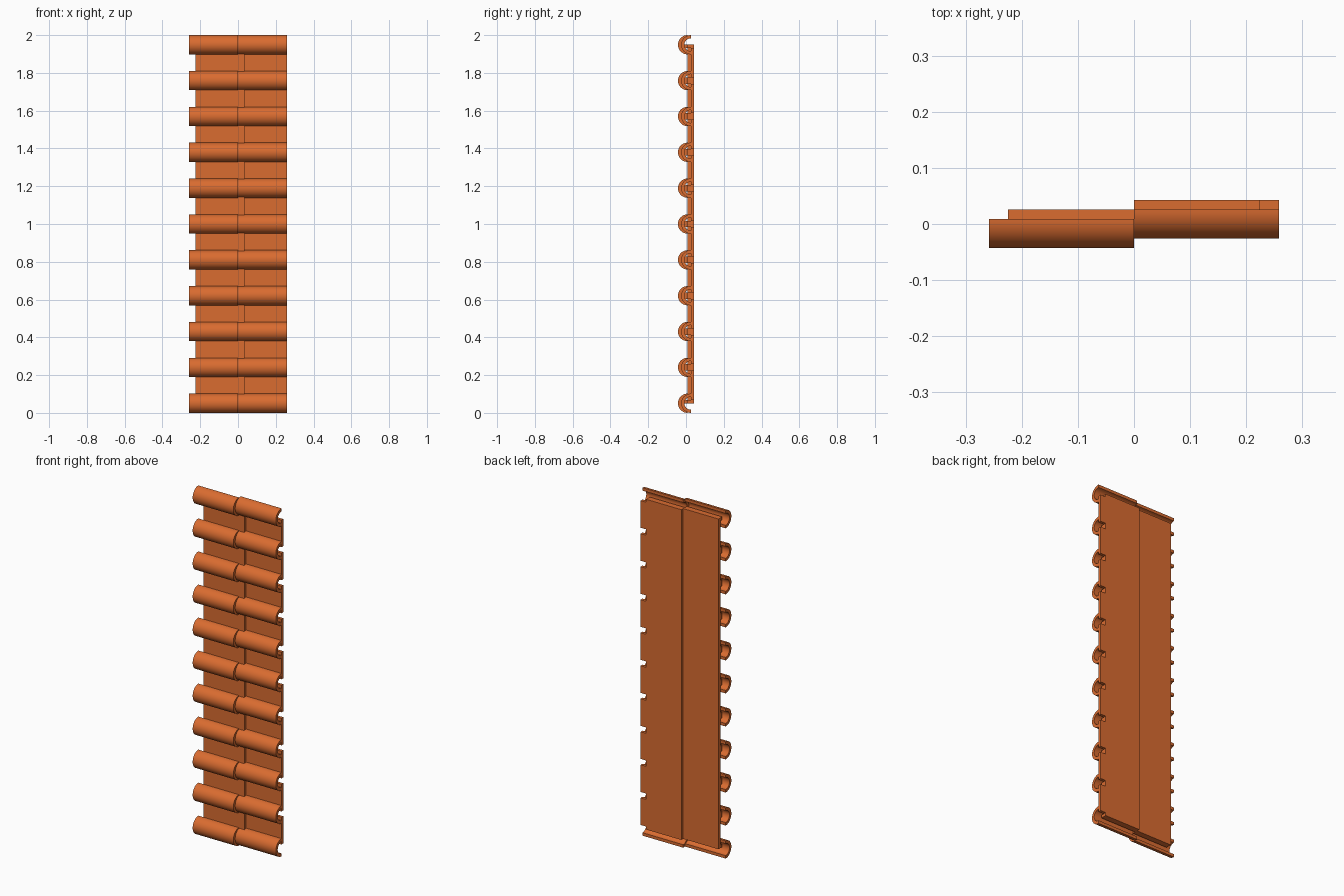
import bpy, bmesh
from math import sin, cos, pi

if "Cube" in bpy.data.objects:
    bpy.data.objects.remove(bpy.data.objects["Cube"])

R, T = 0.051, 0.017            # cover radius, clay thickness
L, LAP = 0.2585, 0.034         # course length, overlap
N = 10                         # pans per course
P = (2 - 2 * R) / N            # pitch

clay = bpy.data.materials.new("terracotta")
clay.diffuse_color = (0.70, 0.15, 0.03, 1)
clay.use_nodes = True
clay.node_tree.nodes["Principled BSDF"].inputs["Base Color"].default_value = clay.diffuse_color


def prism(name, outline, offset):
    """Extrude a closed planar outline along an offset vector."""
    bm = bmesh.new()
    face = bm.faces.new([bm.verts.new(p) for p in outline])
    out = bmesh.ops.extrude_face_region(bm, geom=[face])
    bmesh.ops.translate(bm, vec=offset,
                        verts=[v for v in out["geom"] if isinstance(v, bmesh.types.BMVert)])
    bmesh.ops.recalc_face_normals(bm, faces=bm.faces)
    mesh = bpy.data.meshes.new(name)
    bm.to_mesh(mesh)
    bm.free()
    mesh.materials.append(clay)
    ob = bpy.data.objects.new(name, mesh)
    bpy.context.collection.objects.link(ob)
    return ob


def arc(r, x, y, z, n=28):
    return [(x, y - r * sin(pi * i / n), z + r * cos(pi * i / n)) for i in range(n + 1)]


def course(side, x0, y0):
    """One column of tiles: y0 is the front face of the flat pans."""
    # half-round covers over each joint
    for i in range(N + 1):
        z = R + i * P
        ring = arc(R, x0, y0, z) + arc(R - T, x0, y0, z)[::-1]
        ob = prism(f"{side}_cover_{i + 1}", ring, (L, 0, 0))
        bpy.context.view_layer.objects.active = ob
        ob.select_set(True)
        bpy.ops.object.shade_smooth_by_angle(angle=pi / 6)
        ob.select_set(False)

    # flat pans with tongues that slip under the next course
    a = 0.0 if x0 >= 0 else x0 + LAP
    b = a + L - LAP            # shoulder where the notches begin
    if x0 < 0:
        b = 0.0
    tip = b + LAP
    outline = [(a, y0, R), (b, y0, R)]
    for i in range(N):
        lo, hi = R + i * P + T, R + (i + 1) * P - T
        outline += [(b, y0, lo), (tip, y0, lo), (tip, y0, hi), (b, y0, hi)]
    outline += [(b, y0, 2 - R), (a, y0, 2 - R)]
    prism(f"{side}_pans", outline, (0, T, 0))

    # raised flanges hidden inside the covers
    for i in range(N + 1):
        z = R + i * P
        lo, hi = max(z - T, R), min(z + T, 2 - R)
        prism(f"{side}_flange_{i + 1}",
              [(a, y0, lo), (b, y0, lo), (b, y0, hi), (a, y0, hi)], (0, -T, 0))


course("upper", -L, 0.0085)
course("lower", 0.0, 0.0085 + T)
